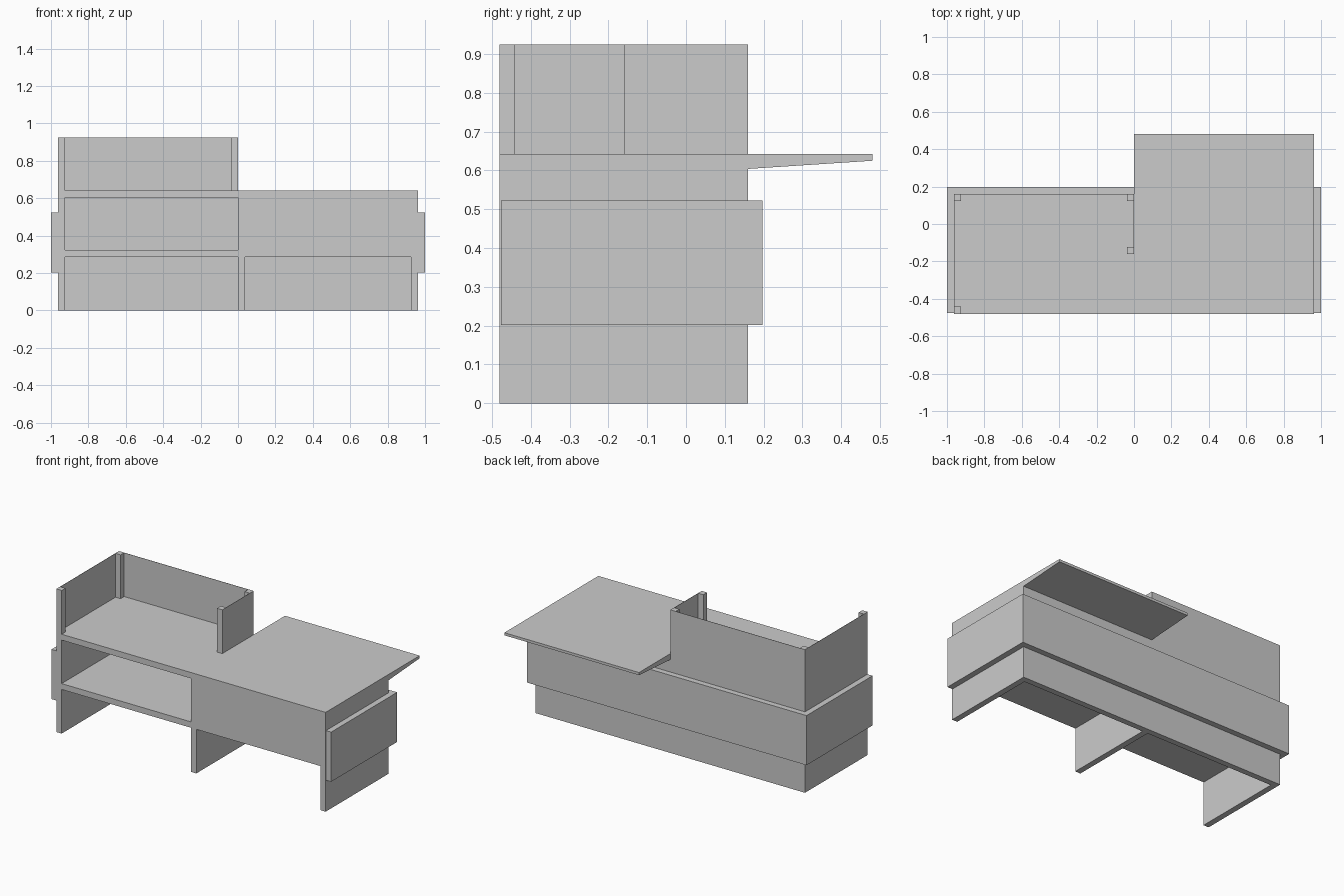
import bpy

if "Cube" in bpy.data.objects:
    bpy.data.objects.remove(bpy.data.objects["Cube"])


def mesh(name, verts, faces):
    me = bpy.data.meshes.new(name)
    me.from_pydata(verts, [], faces)
    ob = bpy.data.objects.new(name, me)
    bpy.context.collection.objects.link(ob)
    return ob


def prism(name, yz, x0, x1):
    """Extrude a y-z profile (counter-clockwise seen from +x) along x."""
    n = len(yz)
    verts = [(x, y, z) for x in (x0, x1) for y, z in yz]
    faces = [tuple(range(n))[::-1], tuple(range(n, 2 * n))]
    faces += [(i, (i + 1) % n, n + (i + 1) % n, n + i) for i in range(n)]
    return mesh(name, verts, faces)


def box(name, x0, x1, y0, y1, z0, z1):
    return prism(name, [(y0, z0), (y1, z0), (y1, z1), (y0, z1)], x0, x1)


X, F, B, T = 0.963, -0.48, 0.16, 0.038      # half width, front, back, board
TOP, SCREEN = 0.642, 0.925
S0, S1, U = 0.285, 0.323, 0.604             # middle shelf, underside of top

# Carcass: end panels, back, shelf, divider and closed cupboard
box("left_side_panel", -X, -X + T, F, B, 0, U)
box("right_side_panel", X - T, X, F, B, 0, U)
box("back_panel", -X + T, X - T, B - T, B, 0, U)
box("middle_shelf", -X + T, 0, F, B - T, S0, S1)
box("lower_divider", 0, T, F, B - T, 0, S0)
box("closed_cupboard", 0, X - T, F, B - T, S0, U)

# Worktop, with a tapering overhang at the back right
box("worktop_left", -X, 0, F, B, U, TOP)
prism("worktop_right", [(F, U), (B, U), (0.48, 0.625), (0.48, TOP), (F, TOP)], 0, X)

# Raised band around the sides and back
for name, x0, x1 in (("left_band", -1, -X), ("right_band", X, 1)):
    box(name, x0, x1, -0.477, 0.197, 0.202, 0.523)
box("back_band", -X, X, B, 0.197, 0.202, 0.523)

# Screen posts
for name, x, y in (("front_left_post", -X, F), ("back_left_post", -X, B - T),
                   ("back_right_post", -T, B - T), ("front_right_post", -T, -0.16)):
    box(name, x, x + T, y, y + T, TOP, SCREEN)

# Thin screen panels flush with the outer faces of the posts
P = 0.002
box("left_screen", -X, -X + P, F + T, B - T, TOP, SCREEN)
box("back_screen", -X + T, -T, B - P, B, TOP, SCREEN)
box("right_screen", -P, 0, -0.16 + T, B - T, TOP, SCREEN)
